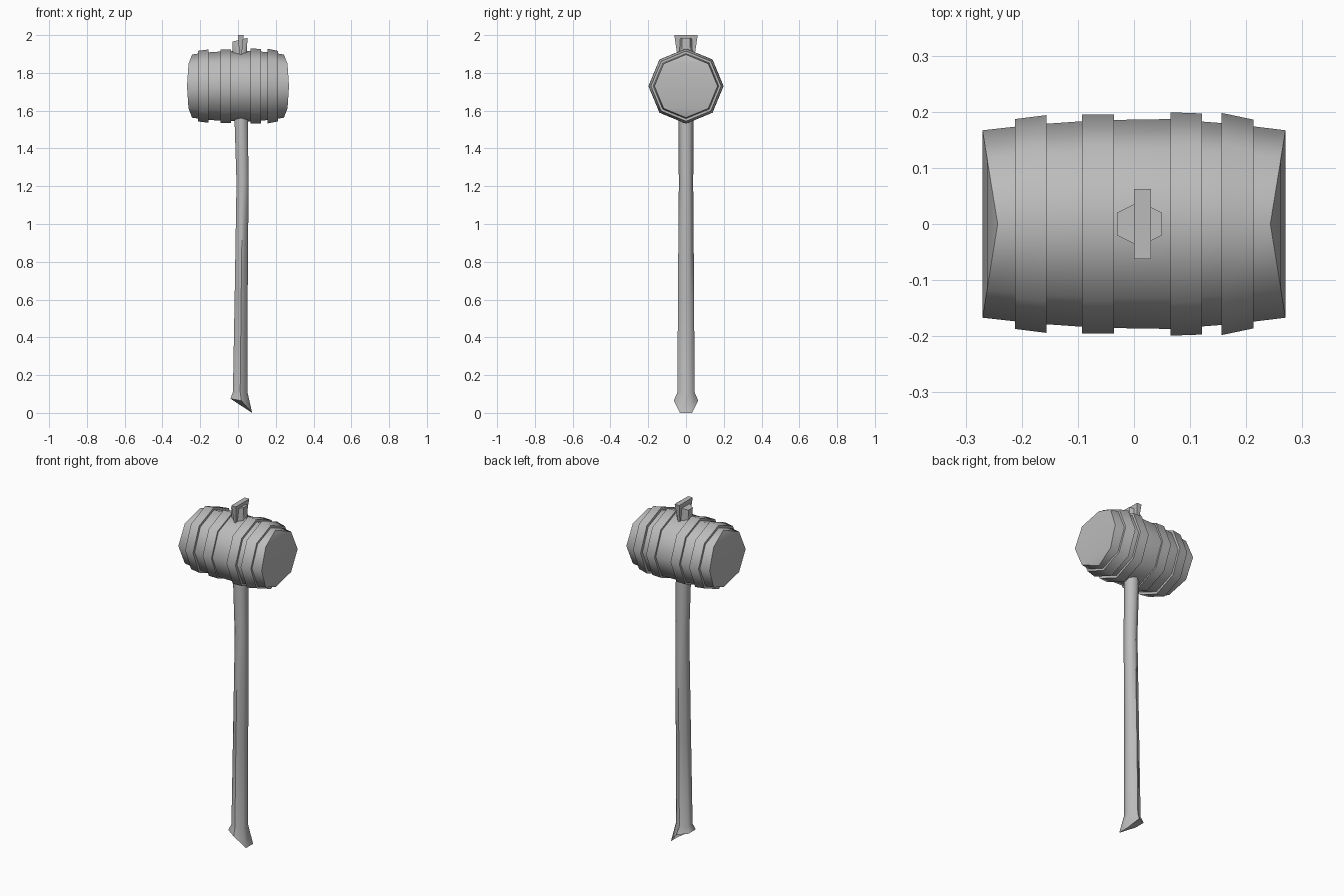
import bpy, bmesh, math

cube = bpy.data.objects.get("Cube")
if cube:
    bpy.data.objects.remove(cube)

grey = bpy.data.materials.new("plain grey")
grey.use_nodes = True
GREY = (0.5, 0.5, 0.5, 1)
grey.diffuse_color = GREY
grey.node_tree.nodes["Principled BSDF"].inputs["Base Color"].default_value = GREY

AXIS_Z = 1.73  # height of the head's axis


def loft(name, rings, cap=None, closed=False, angle=50):
    """Skin rings of points; cap lists the faces that fill both ends."""
    bm = bmesh.new()
    rows = [[bm.verts.new(p) for p in ring] for ring in rings]
    pairs = list(zip(rows, rows[1:]))
    if closed:
        pairs.append((rows[-1], rows[0]))
    for a, b in pairs:
        n = len(a)
        for i in range(n):
            j = (i + 1) % n
            bm.faces.new((a[i], a[j], b[j], b[i]))
    for row in (rows[0], rows[-1]):
        for face in cap or []:
            bm.faces.new([row[i] for i in face])
    bmesh.ops.recalc_face_normals(bm, faces=bm.faces)
    mesh = bpy.data.meshes.new(name)
    bm.to_mesh(mesh)
    bm.free()
    mesh.materials.append(grey)
    obj = bpy.data.objects.new(name, mesh)
    bpy.context.collection.objects.link(obj)
    bpy.ops.object.select_all(action="DESELECT")
    obj.select_set(True)
    bpy.context.view_layer.objects.active = obj
    bpy.ops.object.shade_smooth_by_angle(angle=math.radians(angle))
    return obj


def octagon(x, r, bulge=0.0):
    """Upright octagon across x, its sides pushed outward by bulge."""
    ring = []
    for k in range(8):
        a = math.radians(45 * k)
        ring.append((x + bulge * abs(math.sin(a)), r * math.sin(a),
                     AXIS_Z + r * math.cos(a)))
    return ring


def hexagon(z, left, right, ry, tilt=(0, 0, 0)):
    """Level hexagon; tilt lifts its right, middle and left corners."""
    cx, rx = (left + right) / 2, (right - left) / 2
    dr, dm, dl = tilt
    lift = (dr, dm, dl, dl, dm, dr)
    ring = []
    for k in range(6):
        a = math.radians(30 + 60 * k)
        ring.append((cx + rx * math.cos(a) / math.cos(math.pi / 6),
                     ry * math.sin(a), z + lift[k]))
    return ring


# Barrel-shaped head with bowed ends
rings = [octagon(-0.243, 0.167, -0.027)]
rings += [octagon(x, r) for x, r in ((-0.18, 0.177), (-0.065, 0.185),
                                     (0.065, 0.187), (0.18, 0.178))]
rings.append(octagon(0.243, 0.167, 0.027))
loft("mallet_head", rings,
     [(0, 1, 7), (1, 2, 6, 7), (2, 3, 5, 6), (3, 4, 5)])

# Four hoops around the head
for name, x0, x1, r0, r1 in (
        ("outer_hoop_right", -0.212, -0.156, 0.187, 0.194),
        ("inner_hoop_right", -0.093, -0.036, 0.195, 0.195),
        ("inner_hoop_left", 0.065, 0.121, 0.199, 0.197),
        ("outer_hoop_left", 0.156, 0.213, 0.198, 0.186)):
    loft(name, [octagon(x0, 0.16), octagon(x0, r0),
                octagon(x1, r1), octagon(x1, 0.16)], closed=True)

# Handle with a slanted flared foot
loft("handle", [
    hexagon(0, -0.04, 0.075, 0.065, (0.0, 0.065, 0.075)),
    hexagon(0.11, -0.027, 0.05, 0.045),
    hexagon(0.6, -0.018, 0.051, 0.043),
    hexagon(1.22, -0.008, 0.056, 0.038),
    hexagon(1.54, -0.018, 0.052, 0.041),
    hexagon(1.88, -0.027, 0.046, 0.04),
    hexagon(1.965, -0.03, 0.05, 0.04, (0.02, 0.01, 0)),
], [(0, 1, 2, 3, 4, 5)], angle=62)


def slab(z, left, right, hy):
    return [(left, -hy, z), (right, -hy, z), (right, hy, z), (left, hy, z)]


# Wedge driven into the top of the handle
loft("wedge", [slab(1.88, 0.008, 0.018, 0.044),
               slab(2.0, 0.0, 0.03, 0.062)], [(0, 1, 2, 3)])
